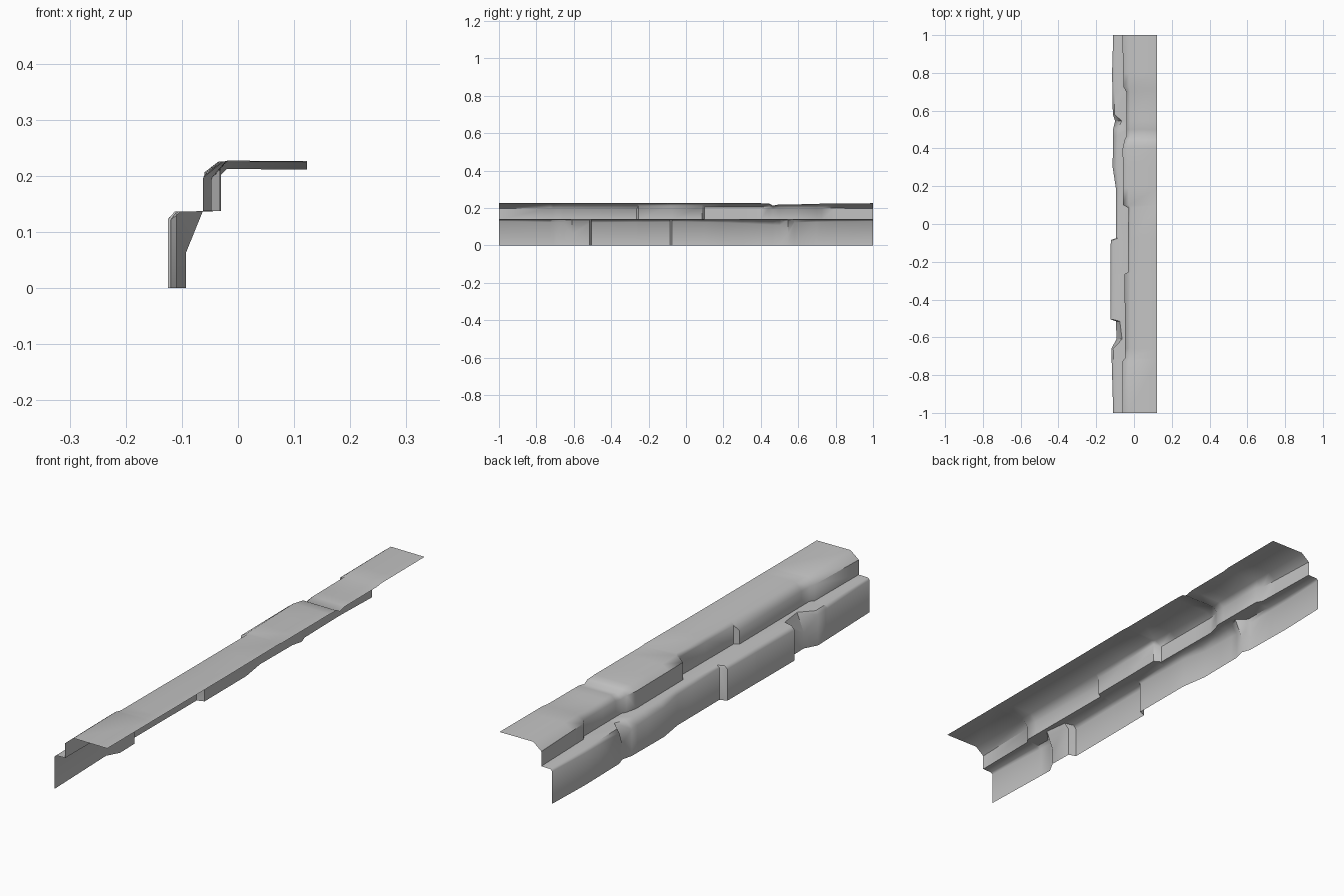
import bpy
import bmesh
import math

cube = bpy.data.objects.get("Cube")
if cube:
    bpy.data.objects.remove(cube, do_unlink=True)

BACK_X, LEDGE_Z = 0.123, 0.137

# Lower course stations: y, face x, chamfer width, chamfer drop
LOWER = [
    (-1, -.11, .008, .008), (-.66, -.12, .01, .015), (-.61, -.093, .03, .075),
    (-.515, -.095, .02, .02), (-.505, -.125, .012, .015), (-.085, -.123, .012, .012),
    (-.075, -.095, .01, .01), (.19, -.096, .015, .015), (.3, -.113, .02, .02),
    (.5, -.111, .025, .03), (.545, -.1, .035, .075), (.58, -.112, .01, .015),
    (.8, -.116, .01, .01), (1, -.11, .008, .008),
]

# Upper course stations: y, face x, chamfer width, chamfer drop, top z
UPPER = [
    (-1, -.062, .036, .03, .226), (-.725, -.06, .03, .025, .226),
    (-.71, -.047, .025, .03, .226), (-.265, -.05, .03, .035, .226),
    (-.255, -.032, .012, .015, .226), (.085, -.03, .012, .015, .228),
    (.1, -.057, .03, .02, .226), (.4, -.06, .025, .02, .226),
    (.445, -.05, .025, .02, .224), (.465, -.04, .02, .02, .213),
    (.5, -.04, .02, .02, .22), (.7, -.041, .02, .02, .221),
    (.725, -.055, .03, .025, .225), (1, -.062, .036, .03, .226),
]


def sample(stations, y):
    """Blend between the two stations either side of y."""
    for a, b in zip(stations, stations[1:]):
        if a[0] <= y <= b[0]:
            t = (y - a[0]) / (b[0] - a[0])
            return [p + (q - p) * t for p, q in zip(a[1:], b[1:])]


def section(y):
    """Stepped cross-section: riser, ledge, riser, top slab."""
    low_x, low_w, low_d = sample(LOWER, y)
    up_x, up_w, up_d, top = sample(UPPER, y)
    return [
        (low_x, 0), (low_x, LEDGE_Z - low_d), (low_x + low_w, LEDGE_Z - .001),
        (up_x, LEDGE_Z), (up_x, top - up_d), (up_x + up_w, top - .001),
        (BACK_X, top - .002),
    ]


# Loft the stepped stone ledge as one open sheet
bm = bmesh.new()
ys = sorted({s[0] for s in LOWER + UPPER})
rows = [[bm.verts.new((x, y, z)) for x, z in section(y)] for y in ys]
for r, s in zip(rows, rows[1:]):
    for i in range(len(r) - 1):
        bm.faces.new((r[i], r[i + 1], s[i + 1], s[i]))
bm.normal_update()
if sum(f.normal.z for f in bm.faces) < 0:
    bmesh.ops.reverse_faces(bm, faces=bm.faces[:])
mesh = bpy.data.meshes.new("stone_ledge")
bm.to_mesh(mesh)
bm.free()
ledge = bpy.data.objects.new("stone_ledge", mesh)
bpy.context.collection.objects.link(ledge)

# Plain grey stone
stone = bpy.data.materials.new("grey_stone")
stone.use_nodes = True
colour = (.55, .55, .55, 1)
stone.diffuse_color = colour
stone.node_tree.nodes["Principled BSDF"].inputs["Base Color"].default_value = colour
mesh.materials.append(stone)

# Soft worn faces with crisp step edges
bpy.ops.object.select_all(action='DESELECT')
ledge.select_set(True)
bpy.context.view_layer.objects.active = ledge
bpy.ops.object.shade_smooth_by_angle(angle=math.radians(50))
